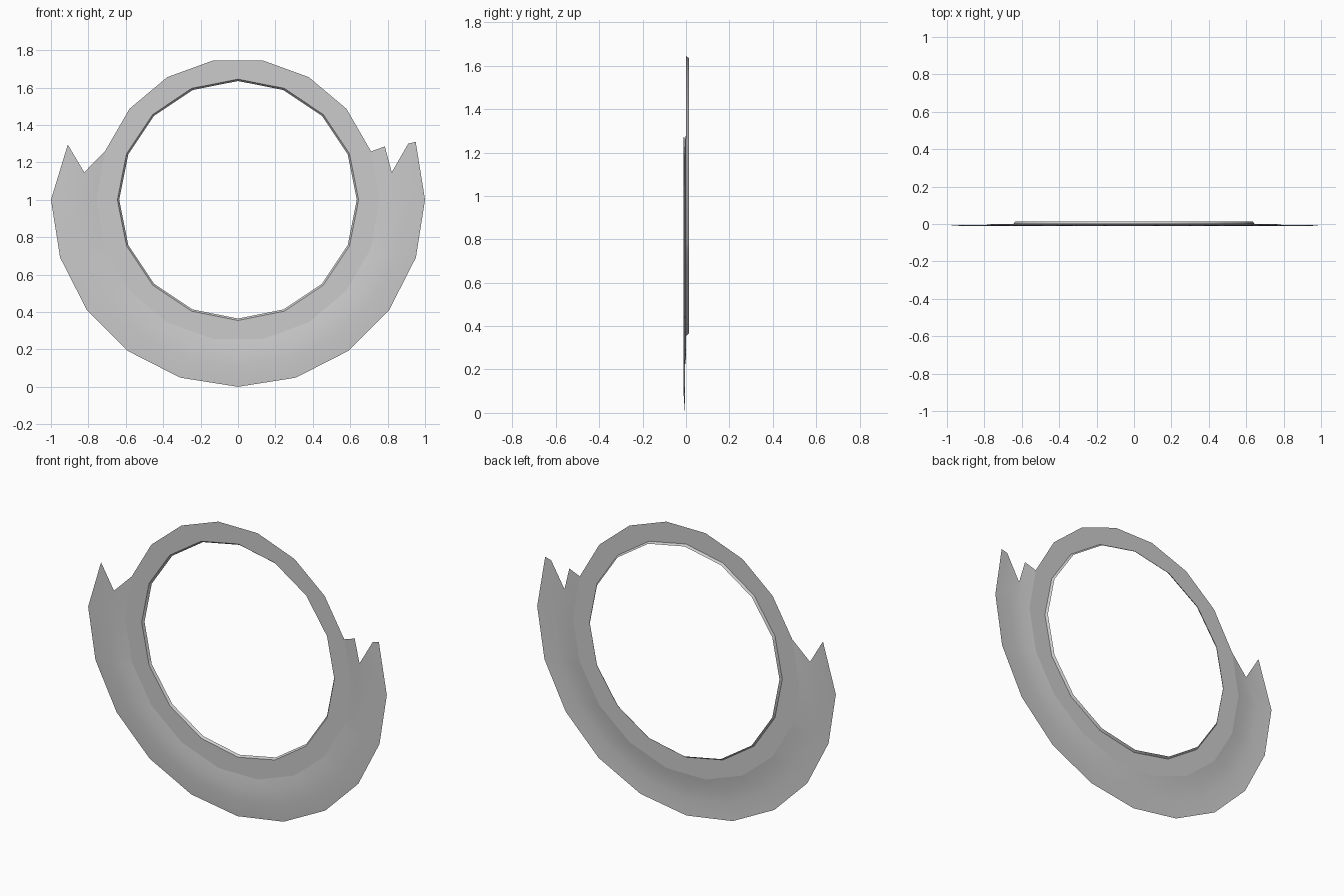
import bpy, bmesh, math
from mathutils import Vector

cube = bpy.data.objects.get("Cube")
if cube:
    bpy.data.objects.remove(cube, do_unlink=True)

# One grey for the whole model
grey = bpy.data.materials.new("plain_grey")
grey.use_nodes = True
COLOUR = (0.6, 0.6, 0.6, 1)
grey.diffuse_color = COLOUR
grey.node_tree.nodes["Principled BSDF"].inputs["Base Color"].default_value = COLOUR

CENTRE_Z = 1.0
# Angles at which any of the 16, 18 and 20 sided outlines has a corner
ANGLES = sorted({i * 360 / n for n in (16, 18, 20) for i in range(n + 1)})


def on_polygon(sides, radius, degrees, y):
    """Point at an angle on an upright regular polygon."""
    step = 2 * math.pi / sides
    a = math.radians(degrees)
    r = radius * math.cos(step / 2) / math.cos(a % step - step / 2)
    return Vector((r * math.cos(a), y, CENTRE_Z + r * math.sin(a)))


def add_face(bm, points):
    bm.faces.new([bm.verts.new(p) for p in points])


def add_bands(bm, rows, angles):
    """Quads between neighbouring outlines, each (sides, radius, y)."""
    for (n0, r0, y0), (n1, r1, y1) in zip(rows, rows[1:]):
        for a, b in zip(angles, angles[1:]):
            add_face(bm, [on_polygon(n0, r0, a, y0), on_polygon(n1, r1, a, y1),
                          on_polygon(n1, r1, b, y1), on_polygon(n0, r0, b, y0)])


def finish(bm, name):
    bmesh.ops.remove_doubles(bm, verts=bm.verts, dist=0.0005)
    mesh = bpy.data.meshes.new(name)
    bm.to_mesh(mesh)
    bm.free()
    mesh.materials.append(grey)
    obj = bpy.data.objects.new(name, mesh)
    bpy.context.collection.objects.link(obj)
    bpy.ops.object.select_all(action="DESELECT")
    obj.select_set(True)
    bpy.context.view_layer.objects.active = obj
    bpy.ops.object.shade_smooth_by_angle(angle=math.radians(30))


# Flat ring and the short sloping lip behind its opening
LIP_BACK, LIP_FRONT, RING_EDGE = (16, 0.635, 0.013), (16, 0.645, 0), (18, 0.757, 0)
bm = bmesh.new()
add_bands(bm, [LIP_BACK, LIP_FRONT], ANGLES)
finish(bm, "inner_lip")
bm = bmesh.new()
add_bands(bm, [LIP_FRONT, RING_EDGE], ANGLES)
finish(bm, "ring_plate")

# Gently bulging lower crescent
CREST_Y = -0.012
ROWS = [RING_EDGE, (20, 0.82, -0.009), (20, 0.9, CREST_Y), (20, 1.0, -0.005)]
bm = bmesh.new()
add_bands(bm, ROWS, [a for a in ANGLES if a >= 180])

# Jagged horns at both ends: each has a panel by the ring and an outer fang
for side in (1, -1):
    foot = [on_polygon(n, r, 0 if side == 1 else 180, y) for n, r, y in ROWS]
    valley = Vector((side * 0.822, CREST_Y, 1.147))
    ring_corner = on_polygon(18, 0.757, 20 if side == 1 else 160, 0)
    panel = [foot[0], foot[1], valley, ring_corner]
    tips = [Vector((-0.91, -0.01, 1.295))]
    if side == 1:
        panel.insert(3, Vector((0.785, -0.005, 1.285)))
        tips = [Vector((0.95, -0.01, 1.31)), Vector((0.91, -0.01, 1.3))]
    for points in (panel, [foot[1], foot[2], valley],
                   [foot[2], foot[3], *tips, valley]):
        add_face(bm, points if side == 1 else points[::-1])
finish(bm, "lower_crescent")
